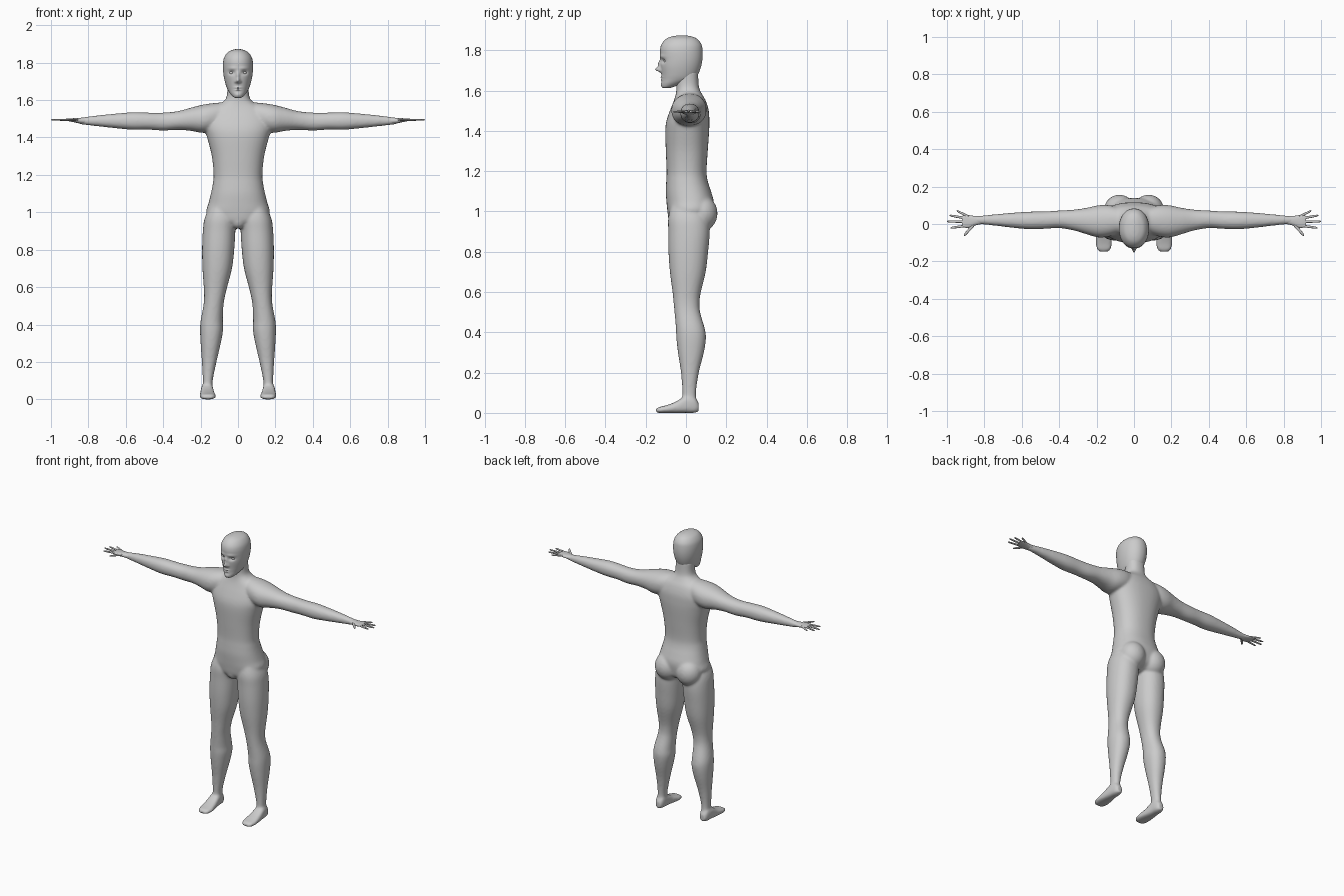
import bpy, bmesh, math
from mathutils import Matrix, Vector


def spline(rows, sub):
    """Catmull-Rom interpolation through section rows."""
    out = []
    for i in range(len(rows) - 1):
        p = [rows[max(0, min(len(rows) - 1, i + k))] for k in (-1, 0, 1, 2)]
        for s in range(sub):
            t = s / sub
            out.append([0.5 * (2 * b + (c - a) * t + (2 * a - 5 * b + 4 * c - d) * t * t
                               + (3 * b - a - 3 * c + d) * t ** 3) for a, b, c, d in zip(*p)])
    out.append(list(rows[-1]))
    return out


def loft(bm, axis, rows, sides=32, sub=4, n=2.2, s=1):
    """Closed skin over sections (t, u0, u1, v0, v1) placed along an axis."""
    rings = []
    for t, u0, u1, v0, v1 in spline(rows, sub):
        ring = []
        for k in range(sides):
            a = 2 * math.pi * k / sides
            c, d = math.cos(a), math.sin(a)
            u = (u0 + u1) / 2 + (u1 - u0) / 2 * math.copysign(abs(c) ** (2 / n), c)
            v = (v0 + v1) / 2 + (v1 - v0) / 2 * math.copysign(abs(d) ** (2 / n), d)
            x, y, z = {'x': (t, u, v), 'y': (u, t, v), 'z': (u, v, t)}[axis]
            ring.append(bm.verts.new((x * s, y, z)))
        rings.append(ring)
    for r, q in zip(rings, rings[1:]):
        for k in range(sides):
            j = (k + 1) % sides
            bm.faces.new((r[k], r[j], q[j], q[k]))
    bm.faces.new(rings[0])
    bm.faces.new(rings[-1])


def ball(bm, centre, radii):
    m = Matrix.Translation(Vector(centre)) @ Matrix.Diagonal((*radii, 1))
    bmesh.ops.create_uvsphere(bm, u_segments=24, v_segments=14, radius=1, matrix=m)


def finish(bm, name):
    bmesh.ops.recalc_face_normals(bm, faces=bm.faces)
    for f in bm.faces:
        f.smooth = True
    me = bpy.data.meshes.new(name)
    bm.to_mesh(me)
    bm.free()
    ob = bpy.data.objects.new(name, me)
    bpy.context.collection.objects.link(ob)
    return ob


# Torso with neck: z, half width, front, back
torso = [(.915, .035, -.05, .06), (.95, .12, -.083, .12), (1.0, .168, -.092, .135),
         (1.05, .157, -.097, .138), (1.1, .145, -.1, .124), (1.15, .135, -.098, .108),
         (1.2, .13, -.096, .102), (1.3, .14, -.1, .108), (1.4, .165, -.103, .115),
         (1.45, .18, -.097, .116), (1.5, .182, -.08, .113), (1.55, .15, -.06, .098),
         (1.585, .088, -.05, .078), (1.62, .06, -.048, .064), (1.7, .058, -.05, .06)]
# Leg: z, inner, outer, front, back
leg = [(1.04, .04, .145, -.07, .08), (.97, .012, .178, -.088, .11), (.9, .014, .188, -.088, .118),
       (.8, .02, .192, -.087, .11), (.7, .032, .19, -.08, .098), (.6, .058, .183, -.067, .074),
       (.55, .07, .181, -.062, .067), (.5, .078, .185, -.057, .07), (.42, .081, .2, -.05, .093),
       (.37, .08, .203, -.048, .099), (.3, .092, .2, -.04, .089), (.2, .115, .193, -.025, .064),
       (.1, .135, .188, -.018, .05), (.03, .136, .19, -.02, .055)]
# Foot: y, inner, outer, bottom, top
foot = [(-.15, .145, .18, .002, .018), (-.137, .125, .198, 0, .028), (-.1, .118, .205, 0, .037),
        (-.05, .125, .203, 0, .056), (0, .132, .198, 0, .085), (.04, .135, .193, 0, .08),
        (.063, .146, .182, .006, .05)]
# Arm: x, front, back, bottom, top
arm = [(.05, -.04, .08, 1.46, 1.59), (.13, -.066, .1, 1.435, 1.584), (.19, -.072, .1, 1.425, 1.575),
       (.25, -.056, .087, 1.435, 1.56), (.32, -.035, .077, 1.441, 1.541), (.4, -.022, .072, 1.437, 1.533),
       (.48, -.026, .067, 1.442, 1.533), (.56, -.028, .066, 1.441, 1.535), (.65, -.02, .06, 1.449, 1.528),
       (.75, -.008, .051, 1.46, 1.518), (.83, 0, .043, 1.469, 1.508), (.86, .003, .038, 1.475, 1.503)]

# Body: limbs and torso fused into one smooth skin
bm = bmesh.new()
loft(bm, 'z', [(z, -w, w, f, b) for z, w, f, b in torso], sides=48, n=2.3)
ball(bm, (0, -.048, .957), (.045, .038, .045))
for s in (-1, 1):
    loft(bm, 'z', leg, s=s)
    loft(bm, 'y', foot, n=2.8, s=s)
    loft(bm, 'x', arm, s=s)
    ball(bm, (s * .078, .078, .99), (.082, .079, .088))
body = finish(bm, "body")
rm = body.modifiers.new("fuse", 'REMESH')
rm.mode = 'VOXEL'
rm.voxel_size = .007
rm.use_smooth_shade = True
sm = body.modifiers.new("soften", 'SMOOTH')
sm.factor = .5
sm.iterations = 10

# Head: z, half width, front, back
head = [(1.612, .014, -.112, -.08), (1.618, .026, -.119, -.06), (1.635, .042, -.121, -.01),
        (1.655, .055, -.12, .04), (1.68, .065, -.121, .06), (1.72, .075, -.126, .075),
        (1.76, .08, -.127, .082), (1.8, .08, -.129, .082), (1.83, .073, -.121, .076),
        (1.855, .055, -.1, .057), (1.868, .03, -.072, .03), (1.873, .008, -.04, 0)]
bm = bmesh.new()
loft(bm, 'z', [(z, -w, w, f, b) for z, w, f, b in head], sides=128, sub=8, n=2.1)
# Face features: x, z, x radius, z radius, push in y
features = [(0, 1.704, .011, .012, -.027), (0, 1.73, .009, .02, -.012), (.014, 1.698, .006, .006, -.006),
            (.034, 1.747, .015, .01, .013), (.03, 1.77, .026, .008, -.004),
            (0, 1.667, .018, .004, -.006), (0, 1.654, .015, .004, -.006), (0, 1.628, .018, .01, -.004)]
for v in bm.verts:
    if v.co.y < -.02:
        x, z = abs(v.co.x), v.co.z
        v.co.y += sum(d * math.exp(-((x - fx) / rx) ** 2 - ((z - fz) / rz) ** 2)
                      for fx, fz, rx, rz, d in features)
finish(bm, "head")

# Eyes
bm = bmesh.new()
for s in (-1, 1):
    ball(bm, (s * .034, -.1, 1.746), (.012, .011, .009))
finish(bm, "eyes")

# Hands: flat palm with four fingers and a thumb
palm = [(.81, .001, .042, 1.472, 1.506), (.85, -.008, .043, 1.476, 1.505), (.88, -.02, .047, 1.482, 1.503),
        (.905, -.019, .05, 1.487, 1.502), (.92, -.01, .042, 1.49, 1.5)]
# Digit: base x, base y, tip x, tip y, half width
digits = [(.885, .04, .948, .071, .0065), (.895, .03, .986, .046, .0065), (.9, .012, 1.0, .014, .0065),
          (.895, -.009, .982, -.021, .0065), (.855, -.002, .908, -.06, .011)]
bm = bmesh.new()
for s in (-1, 1):
    loft(bm, 'x', palm, sides=24, s=s)
    for x0, y0, x1, y1, r in digits:
        rows = []
        for t, k in ((0, 1), (.5, 1), (.85, .85), (.96, .6), (1, .2)):
            x, y = x0 + (x1 - x0) * t, y0 + (y1 - y0) * t
            rows.append((x, y - r * k, y + r * k, 1.495 - .0055 * k, 1.495 + .005 * k))
        loft(bm, 'x', rows, sides=12, sub=3, n=2, s=s)
finish(bm, "hands")
